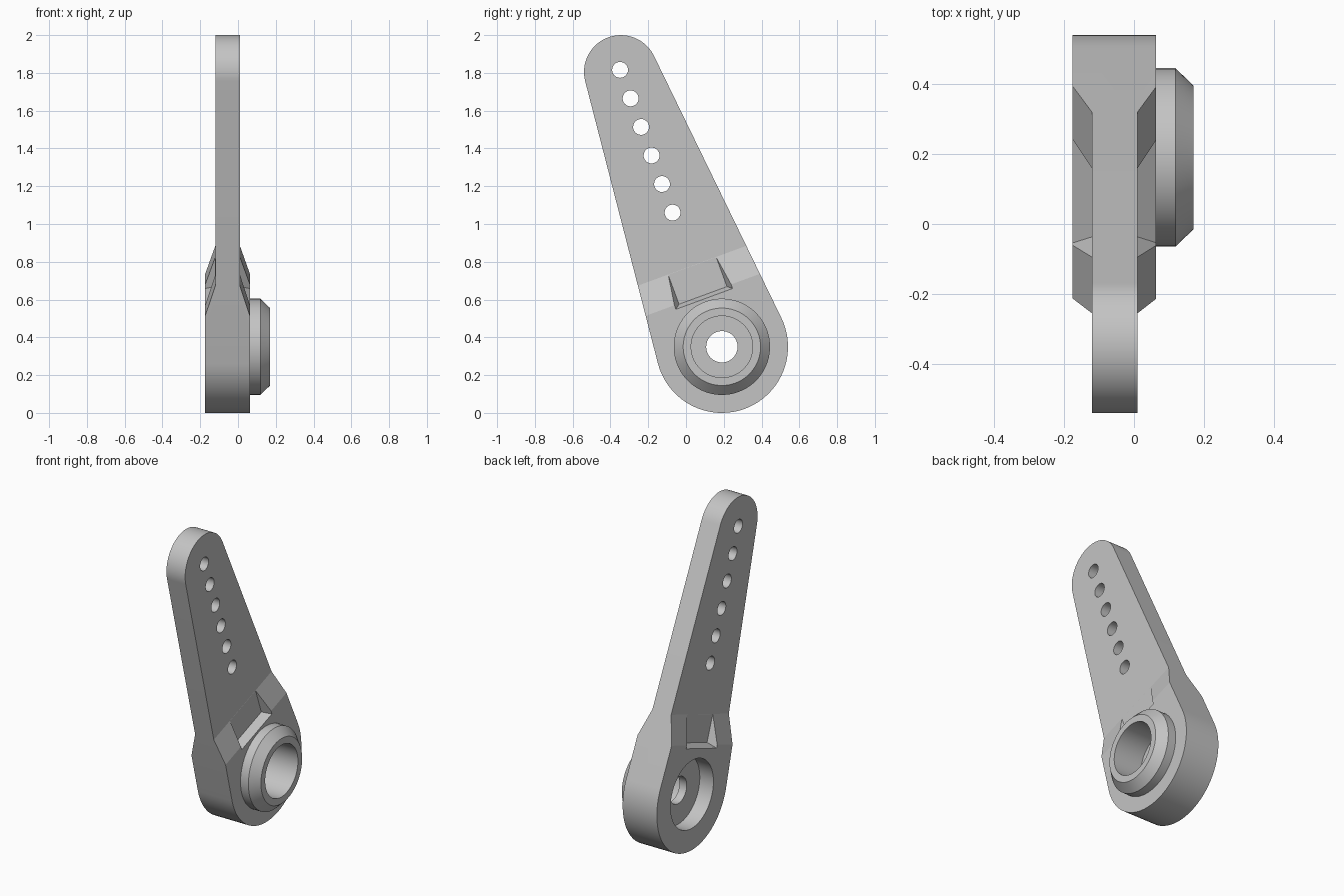
import bpy, bmesh
from math import sin, cos, pi, asin, atan2
from mathutils import Matrix

if "Cube" in bpy.data.objects:
    bpy.data.objects.remove(bpy.data.objects["Cube"], do_unlink=True)

# Local frame: x = thickness, y = across the arm, z = along the arm from the hub centre
HUB_R, TIP_R, LENGTH = 0.35, 0.195, 1.55
ARM_X, HUB_X = (-0.12, 0.01), (-0.175, 0.063)
RAMP = (0.293, 0.457)
PLACE = Matrix.Translation((0, 0.19, 0.35)) @ Matrix.Rotation(atan2(0.535, 1.455), 4, 'X')

grey = bpy.data.materials.new("light_grey_plastic")
grey.use_nodes = True
COLOUR = (0.55, 0.55, 0.55, 1)
grey.diffuse_color = COLOUR
grey.node_tree.nodes["Principled BSDF"].inputs["Base Color"].default_value = COLOUR


def loft(name, rings, closed=False):
    """Skin matching rings of points; cap the ends, or join last to first."""
    bm = bmesh.new()
    loops = [[bm.verts.new(p) for p in ring] for ring in rings]
    pairs = list(zip(loops, loops[1:]))
    if closed:
        pairs.append((loops[-1], loops[0]))
    else:
        bm.faces.new(loops[0])
        bm.faces.new(loops[-1])
    for a, b in pairs:
        for i in range(len(a)):
            j = (i + 1) % len(a)
            bm.faces.new((a[i], a[j], b[j], b[i]))
    bmesh.ops.recalc_face_normals(bm, faces=bm.faces)
    mesh = bpy.data.meshes.new(name)
    bm.to_mesh(mesh)
    bm.free()
    mesh.materials.append(grey)
    obj = bpy.data.objects.new(name, mesh)
    bpy.context.collection.objects.link(obj)
    return obj


def circle(r, x, z=0, n=64):
    return [(x, r * cos(2 * pi * i / n), z + r * sin(2 * pi * i / n)) for i in range(n)]


def select_only(obj):
    bpy.ops.object.select_all(action='DESELECT')
    obj.select_set(True)
    bpy.context.view_layer.objects.active = obj


def cut(target, cutter):
    cutter.hide_render = True
    mod = target.modifiers.new("cut", 'BOOLEAN')
    mod.operation, mod.solver, mod.object = 'DIFFERENCE', 'EXACT', cutter
    select_only(target)
    bpy.ops.object.modifier_apply(modifier=mod.name)
    bpy.data.objects.remove(cutter, do_unlink=True)


# Arm blank: tapered outline around two circles, at full hub thickness
tilt = asin((HUB_R - TIP_R) / LENGTH)
STEPS = 40
outline = []
for r, z, start, end in ((TIP_R, LENGTH, tilt, pi - tilt), (HUB_R, 0, pi - tilt, 2 * pi + tilt)):
    for i in range(STEPS + 1):
        a = start + (end - start) * i / STEPS
        outline.append((r * cos(a), z + r * sin(a)))
arm = loft("lever_arm", [[(x, y, z) for y, z in outline] for x in HUB_X])

# Thin the arm with a ramp on each side, and sink a drafted pocket toward the hub
slope = (RAMP[1] - RAMP[0]) / (HUB_X[1] - ARM_X[1])
for side in (0, 1):
    d = 1 if side else -1
    low, high = ARM_X[side], HUB_X[side]
    profile = [(low, RAMP[1]), (low, 3), (high + d * 0.1, 3),
               (high + d * 0.1, RAMP[0] - 0.1 * slope)]
    cut(arm, loft("ramp_cutter", [[(x, y, z) for x, z in profile] for y in (-1, 1)]))

    rings = []
    for h in (0.0005, 0.1):
        k = h / 0.053
        w, z0 = 0.135 + 0.025 * k, 0.29 - 0.02 * k
        rings.append([(low + d * h, y, z) for y, z in ((-w, z0), (w, z0), (w, 0.6), (-w, 0.6))])
    cut(arm, loft("pocket_cutter", rings))

# Hub bores: wide socket behind, collar bore in front, small screw hole through
for r, x0, x1 in ((0.213, -0.4, -0.08), (0.163, -0.03, 0.4), (0.083, -0.3, 0.3)):
    cut(arm, loft("bore_cutter", [circle(r, x0), circle(r, x1)]))

# Row of linkage holes
for i in range(6):
    z = 0.757 + 0.161 * i
    cut(arm, loft("hole_cutter", [circle(0.042, x, z, 32) for x in (-0.4, 0.4)]))

# Chamfered collar around the front bore
collar_profile = ((0.163, HUB_X[1]), (0.255, HUB_X[1]), (0.255, 0.118), (0.205, 0.17), (0.163, 0.17))
collar = loft("hub_collar", [circle(r, x) for r, x in collar_profile], closed=True)

for obj in (arm, collar):
    obj.data.transform(PLACE)
    select_only(obj)
    bpy.ops.object.shade_smooth_by_angle(angle=pi / 12)
